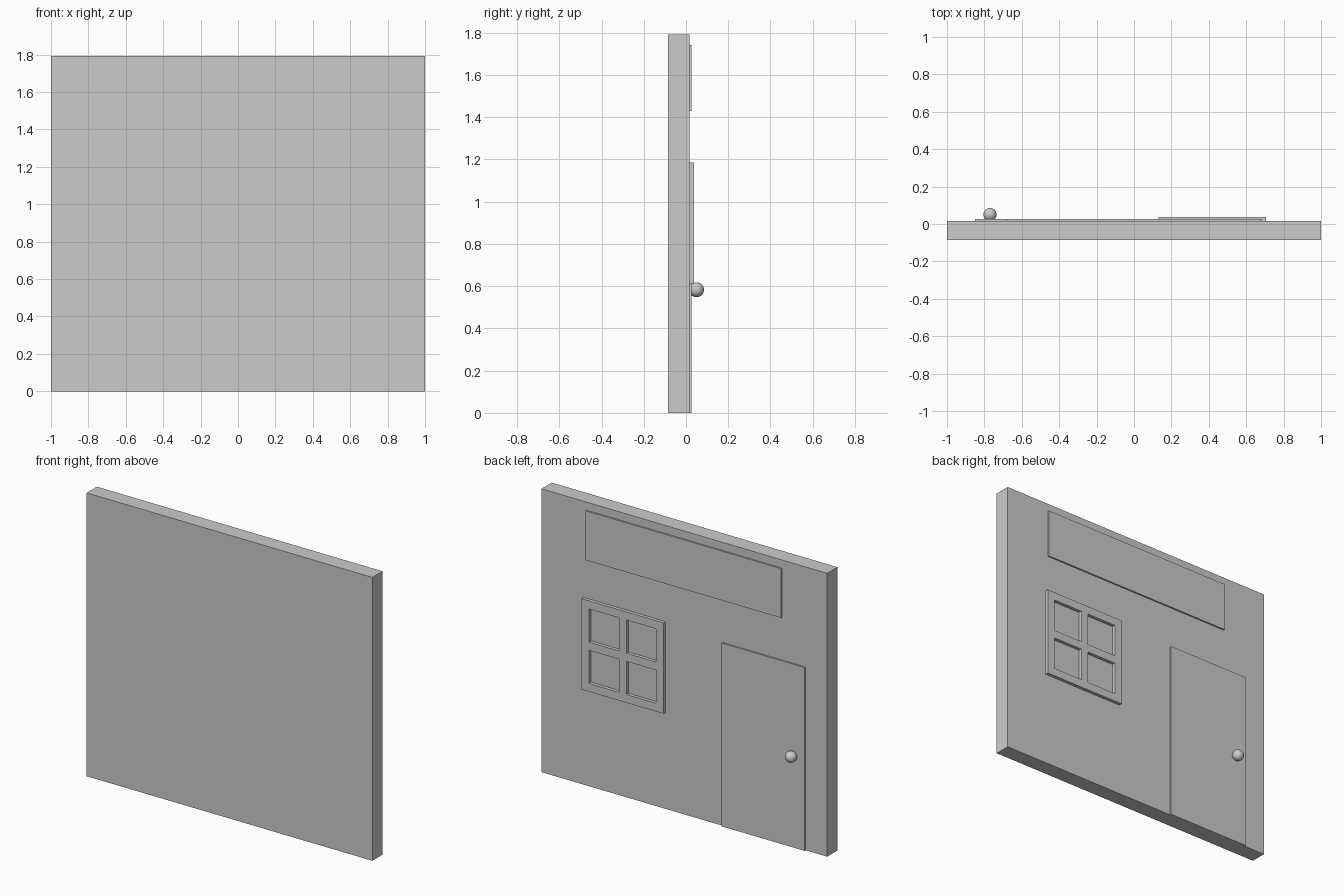
import bpy

if "Cube" in bpy.data.objects:
    bpy.data.objects.remove(bpy.data.objects["Cube"])

WALL_BACK, WALL_FACE = -0.085, 0.017


def box(name, x0, x1, y0, y1, z0, z1):
    """Axis-aligned box from its extents."""
    bpy.ops.mesh.primitive_cube_add(
        size=1, location=((x0 + x1) / 2, (y0 + y1) / 2, (z0 + z1) / 2))
    ob = bpy.context.object
    ob.name = name
    ob.scale = (x1 - x0, y1 - y0, z1 - z0)
    bpy.ops.object.transform_apply(location=False, rotation=False, scale=True)
    return ob


# Wall slab
box("wall", -1, 1, WALL_BACK, WALL_FACE, 0, 1.793)

# Blank sign panel and door leaf
box("sign_panel", -0.685, 0.685, WALL_FACE - 0.01, 0.027, 1.43, 1.742)
box("door", -0.85, -0.268, WALL_FACE - 0.01, 0.027, 0, 1.16)

# Window frame with four panes cut through to the wall
X0, X1, Z0, Z1, BAR = 0.13, 0.705, 0.61, 1.185, 0.052
frame = box("window_frame", X0, X1, WALL_FACE, 0.038, Z0, Z1)
pane = (X1 - X0 - 3 * BAR) / 2
for i in range(2):
    for j in range(2):
        px = X0 + BAR + i * (pane + BAR)
        pz = Z0 + BAR + j * (pane + BAR)
        cutter = box("pane_cutter", px, px + pane, -0.05, 0.1, pz, pz + pane)
        mod = frame.modifiers.new("pane", 'BOOLEAN')
        mod.operation = 'DIFFERENCE'
        mod.solver = 'EXACT'
        mod.object = cutter
        bpy.context.view_layer.objects.active = frame
        bpy.ops.object.modifier_apply(modifier=mod.name)
        bpy.data.objects.remove(cutter)

# Door knob
bpy.ops.mesh.primitive_uv_sphere_add(
    segments=32, ring_count=16, radius=0.035, location=(-0.77, 0.05, 0.583))
bpy.context.object.name = "door_knob"
bpy.ops.object.shade_smooth_by_angle()
